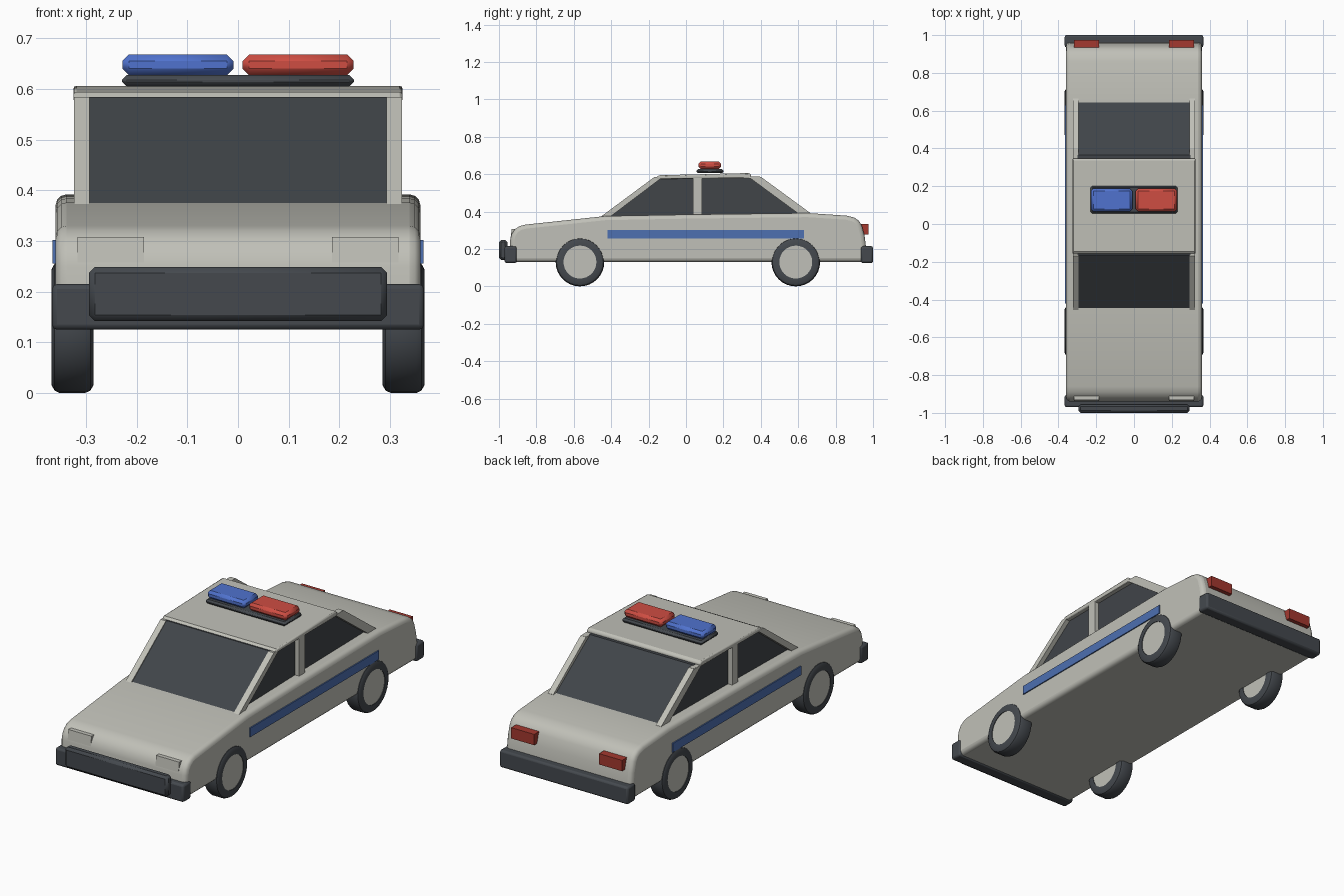
import bpy, bmesh, math

if "Cube" in bpy.data.objects:
    bpy.data.objects.remove(bpy.data.objects["Cube"])


def material(name, color):
    m = bpy.data.materials.new(name)
    m.diffuse_color = (*color, 1)
    m.use_nodes = True
    m.node_tree.nodes["Principled BSDF"].inputs["Base Color"].default_value = m.diffuse_color
    return m


PAINT = material("pale_grey_paint", (0.53, 0.53, 0.48))
DARK = material("dark_rubber", (0.058, 0.066, 0.076))
GLASS = material("dark_glass", (0.052, 0.058, 0.066))
BLUE = material("blue_lamp", (0.08, 0.17, 0.62))
STRIPE = material("blue_stripe", (0.075, 0.16, 0.44))
RED = material("red_lamp", (0.62, 0.075, 0.055))
TAIL = material("tail_red", (0.37, 0.04, 0.028))


def finish(bm, name, mat, bevel=0, segments=2, smooth=True):
    bmesh.ops.recalc_face_normals(bm, faces=bm.faces)
    me = bpy.data.meshes.new(name)
    bm.to_mesh(me)
    bm.free()
    ob = bpy.data.objects.new(name, me)
    bpy.context.collection.objects.link(ob)
    me.materials.append(mat)
    if bevel:
        mod = ob.modifiers.new("bevel", "BEVEL")
        mod.width, mod.segments = bevel, segments
        mod.limit_method = "ANGLE"
        mod.angle_limit = math.radians(40)
    if smooth:
        bpy.ops.object.select_all(action="DESELECT")
        bpy.context.view_layer.objects.active = ob
        ob.select_set(True)
        bpy.ops.object.shade_smooth_by_angle(angle=math.radians(30))
    return ob


def prism(name, profile, x0, x1, mat, bevel=0, segments=2):
    """Side profile of (y, z) points swept from x0 to x1."""
    bm = bmesh.new()
    a = [bm.verts.new((x0, y, z)) for y, z in profile]
    b = [bm.verts.new((x1, y, z)) for y, z in profile]
    bm.faces.new(a)
    bm.faces.new(b[::-1])
    for i in range(len(a)):
        j = (i + 1) % len(a)
        bm.faces.new((a[i], b[i], b[j], a[j]))
    return finish(bm, name, mat, bevel, segments)


def box(name, x, y, z, mat, bevel=0, segments=1):
    prof = [(y[0], z[0]), (y[1], z[0]), (y[1], z[1]), (y[0], z[1])]
    return prism(name, prof, x[0], x[1], mat, bevel, segments)


def lathe(name, profile, cy, cz, mat, n=32):
    """Closed ring of (x, radius) points turned about a wheel axle."""
    bm = bmesh.new()
    rings = []
    for i in range(n):
        t = 2 * math.pi * i / n
        rings.append([bm.verts.new((x, cy + r * math.cos(t), cz + r * math.sin(t)))
                      for x, r in profile])
    for i in range(n):
        p, q = rings[i], rings[(i + 1) % n]
        for k in range(len(profile)):
            m = (k + 1) % len(profile)
            bm.faces.new((p[k], p[m], q[m], q[k]))
    return finish(bm, name, mat)


def disc(name, x0, x1, r, cy, cz, mat, n=32):
    prof = [(cy + r * math.cos(2 * math.pi * i / n), cz + r * math.sin(2 * math.pi * i / n))
            for i in range(n)]
    return prism(name, prof, x0, x1, mat)


# Lower body: rounded nose and tail; the side edges get a soft bevel
body = [(-0.94, 0.13), (-0.94, 0.25), (-0.932, 0.28), (-0.915, 0.305), (-0.89, 0.322),
        (-0.86, 0.33), (-0.43, 0.376), (0, 0.384), (0.65, 0.392), (0.86, 0.378),
        (0.90, 0.368), (0.925, 0.35), (0.94, 0.325), (0.955, 0.27), (0.965, 0.19),
        (0.965, 0.13)]
ob = prism("body", body, -0.36, 0.36, PAINT, 0.022, 3)

# Cabin glass block
prism("cabin_glass", [(-0.445, 0.36), (-0.445, 0.374), (-0.165, 0.584),
                      (0.365, 0.588), (0.648, 0.388), (0.648, 0.36)], -0.30, 0.30, GLASS)

# Roof slab
prism("roof", [(-0.17, 0.574), (-0.145, 0.594), (0.335, 0.606), (0.348, 0.598),
               (0.348, 0.58)], -0.325, 0.325, PAINT, 0.006, 2)

for side, s in (("left", -1), ("right", 1)):
    # Pillars framing the side glass
    pillars = {
        "front_pillar": [(-0.455, 0.365), (-0.455, 0.373), (-0.17, 0.584),
                         (-0.125, 0.584), (-0.415, 0.365)],
        "middle_pillar": [(0.037, 0.37), (0.037, 0.59), (0.085, 0.59), (0.085, 0.37)],
        "rear_pillar": [(0.33, 0.588), (0.40, 0.586), (0.665, 0.392), (0.665, 0.38),
                        (0.613, 0.38)],
    }
    for name, prof in pillars.items():
        prism(f"{name}_{side}", prof, s * 0.293, s * 0.324, PAINT)
    # Thin rail joining the pillar tops
    box(f"roof_rail_{side}", sorted((s * 0.293, s * 0.322)), (-0.15, 0.395),
        (0.578, 0.587), PAINT)
    # Side stripe
    box(f"side_stripe_{side}", sorted((s * 0.358, s * 0.366)), (-0.42, 0.63),
        (0.256, 0.302), STRIPE)
    # Headlamps and tail lamps
    lamp_x = sorted((s * 0.185, s * 0.317))
    prism(f"headlamp_{side}", [(-0.938, 0.258), (-0.932, 0.308), (-0.90, 0.308),
                               (-0.90, 0.258)], lamp_x[0], lamp_x[1], PAINT)
    box(f"tail_lamp_{side}", lamp_x, (0.93, 0.975), (0.278, 0.334), TAIL)
    # Wheels
    for end, cy in (("front", -0.567), ("rear", 0.587)):
        tyre = [(s * x, r) for x, r in (
            (0.285, 0.088), (0.285, 0.114), (0.291, 0.125), (0.302, 0.13),
            (0.352, 0.13), (0.362, 0.125), (0.368, 0.114), (0.368, 0.088))]
        lathe(f"{end}_tyre_{side}", tyre, cy, 0.13, DARK)
        disc(f"{end}_hub_{side}", s * 0.288, s * 0.365, 0.0885, cy, 0.13, PAINT)

# Bumpers and push guard
box("front_bumper", (-0.367, 0.367), (-0.97, -0.905), (0.125, 0.215), DARK, 0.01, 2)
box("rear_bumper", (-0.367, 0.367), (0.935, 1.0), (0.125, 0.215), DARK, 0.01, 2)
box("push_guard", (-0.294, 0.294), (-1.0, -0.955), (0.142, 0.249), DARK, 0.012, 1)

# Roof light bar
box("light_bar_base", (-0.229, 0.229), (0.055, 0.201), (0.605, 0.627), DARK, 0.009, 1)
box("blue_light", (-0.228, -0.009), (0.066, 0.188), (0.627, 0.668), BLUE, 0.013, 1)
box("red_light", (0.009, 0.228), (0.066, 0.188), (0.627, 0.668), RED, 0.013, 1)
